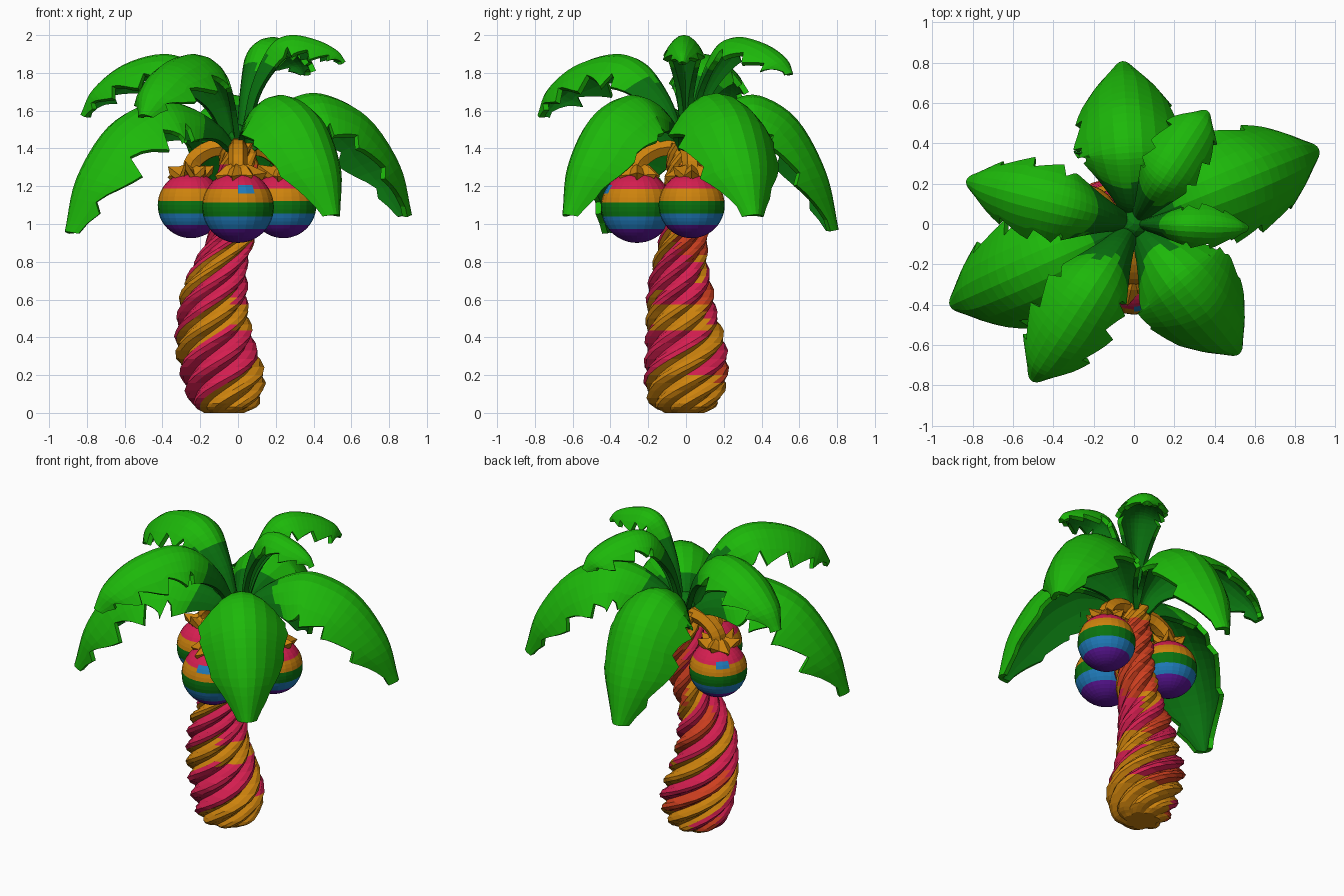
import bpy, bmesh, math, random
from mathutils import Vector

random.seed(4)
if "Cube" in bpy.data.objects:
    bpy.data.objects.remove(bpy.data.objects["Cube"])


def material(name, rgb):
    m = bpy.data.materials.new(name)
    m.use_nodes = True
    m.diffuse_color = (*rgb, 1)
    m.node_tree.nodes["Principled BSDF"].inputs["Base Color"].default_value = (*rgb, 1)
    return m


LEAF = material("leaf green", (0.012, 0.48, 0.003))
DARK = material("dark green", (0.003, 0.17, 0.005))
PINK = material("pink", (0.66, 0.013, 0.08))
GOLD = material("gold", (0.61, 0.225, 0.004))
ORANGE = material("orange red", (0.62, 0.05, 0.014))
BLUE = material("blue", (0.014, 0.2, 0.5))
PURPLE = material("purple", (0.11, 0.008, 0.32))


def finish(name, bm, mats, thickness=0):
    mesh = bpy.data.meshes.new(name)
    bm.to_mesh(mesh)
    bm.free()
    for m in mats:
        mesh.materials.append(m)
    ob = bpy.data.objects.new(name, mesh)
    bpy.context.collection.objects.link(ob)
    if thickness:
        mod = ob.modifiers.new("thickness", "SOLIDIFY")
        mod.thickness = thickness
        mod.offset = -1
        mod.material_offset = 1
    return ob


def smooth_path(points, steps):
    """Catmull-Rom through points of any dimension."""
    p = [Vector(q) for q in points]
    p = [2 * p[0] - p[1]] + p + [2 * p[-1] - p[-2]]
    out = []
    for a, b, c, d in zip(p, p[1:], p[2:], p[3:]):
        for s in range(steps):
            t = s / steps
            out.append(0.5 * (2 * b + (c - a) * t + (2 * a - 5 * b + 4 * c - d) * t * t
                              + (3 * b - a - 3 * c + d) * t ** 3))
    return out + [p[-2]]


def trunk_colour(j, c):
    """0 pink, 1 gold, 2 orange, by spiral column and place."""
    right_side = c.x > -0.01
    if c.z < 0.1 + 0.65 * (c.x + 0.08) or c.z > 1.32:
        return 1
    if c.z > 0.82 and c.x + c.y > 0.02:
        return 2
    if right_side and 0.43 < c.z < 0.57:
        return 1
    if j // 4 in (1, 4) and c.y > 0.02:
        return 2
    if right_side and 0.57 < c.z < 0.8:
        return 0
    return int(7 <= j <= 12 or j >= 23)


# Twisted rope-like trunk whose columns follow the spiral
def build_trunk():
    sections = [(-0.07, -0.01, 0, 0.1), (-0.07, -0.01, 0.05, 0.17), (-0.08, 0, 0.2, 0.21),
                (-0.12, 0, 0.37, 0.2), (-0.13, -0.02, 0.5, 0.18), (-0.125, -0.03, 0.65, 0.165),
                (-0.09, -0.03, 0.8, 0.135), (-0.03, -0.01, 0.95, 0.12), (0, 0, 1.2, 0.11),
                (0, 0, 1.43, 0.09)]
    ridge = [0.89, 1.02, 1.09, 1.04]
    cols = 28
    bm = bmesh.new()
    rings = []
    for x, y, z, r in smooth_path(sections, 4):
        ring = []
        for j in range(cols):
            a = 2 * math.pi * j / cols - 1.7 + 8.5 * z
            rr = r * ridge[j % 4] * random.uniform(0.985, 1.015)
            ring.append(bm.verts.new((x + rr * math.cos(a), y + rr * math.sin(a), z)))
        rings.append(ring)
    for lo, hi in zip(rings, rings[1:]):
        for j in range(cols):
            k = (j + 1) % cols
            f = bm.faces.new((lo[j], lo[k], hi[k], hi[j]))
            f.material_index = trunk_colour(j, f.calc_center_median())
    bm.faces.new(rings[0][::-1]).material_index = 1
    bm.faces.new(rings[-1]).material_index = 1
    finish("trunk", bm, [PINK, GOLD, ORANGE])


# Arched, cupped leaf with scalloped edges, dark at its root and underneath
def build_leaf(name, azimuth, reach, base, peak, tip, half, ragged=1, cup=0.8, end=0.85):
    up, down = peak - base, peak - tip
    arch = [(0.02, base, 0.25), (0.12 * reach, base + 0.47 * up, 0.45),
            (0.29 * reach, base + 0.88 * up, 0.85), (0.48 * reach, peak, 1),
            (0.73 * reach, peak - 0.18 * down, 1), (0.92 * reach, peak - 0.58 * down, end),
            (reach, tip, 0.22)]
    path = smooth_path(arch, 5)
    a = math.radians(azimuth)
    out = Vector((math.cos(a), math.sin(a), 0))
    side = Vector((-math.sin(a), math.cos(a), 0))
    up_axis = Vector((0, 0, 1))
    across = 8
    last = len(path) - 1
    scallop = (0, 0.05, 0.11, 0.18, 0.25)
    bm = bmesh.new()
    rows = []
    for i, (r, z, w) in enumerate(path):
        ahead, behind = path[min(i + 1, last)], path[max(i - 1, 0)]
        tangent = (out * (ahead[0] - behind[0]) + up_axis * (ahead[1] - behind[1])).normalized()
        normal = tangent.cross(side)
        w *= half
        row = []
        for j in range(across + 1):
            v = 2 * j / across - 1
            tooth = 0
            if 0.35 < i / last < 0.97:
                tooth = ragged * scallop[(i + 2 * (v > 0)) % 5] * v ** 4
            u = v * w * (1 - tooth)
            drop = cup * u * u / w
            row.append(bm.verts.new(out * r + up_axis * z + side * u - normal * drop))
        rows.append(row)
    for i in range(last):
        for j in range(across):
            f = bm.faces.new((rows[i][j], rows[i + 1][j], rows[i + 1][j + 1], rows[i][j + 1]))
            f.material_index = int(i / last < 0.25 + random.uniform(-0.03, 0.03))
    finish(name, bm, [LEAF, DARK], 0.03)


# Striped coconut with a painted spot, calyx and stem
def build_coconut(place, centre, radius, spot):
    c = Vector(centre)
    bm = bmesh.new()
    bmesh.ops.create_uvsphere(bm, u_segments=24, v_segments=24, radius=radius)
    for f in bm.faces:
        d = f.calc_center_median().normalized()
        f.material_index = sum(d.z < limit for limit in (0.45, 0.08, -0.3, -0.6))
        if spot and d.dot(Vector(spot).normalized()) > 0.982:
            f.material_index = 3
    finish(place + "_coconut", bm, [PINK, GOLD, DARK, BLUE, PURPLE]).location = c

    # Star-shaped calyx with curled tips
    bm = bmesh.new()
    points = 14
    middle = bm.verts.new((0, 0, 0.05))
    inner, outer = [], []
    for k in range(points):
        a = 2 * math.pi * k / points
        d = Vector((math.cos(a), math.sin(a), 0))
        long = k % 2 == 0
        inner.append(bm.verts.new(d * 0.07 + Vector((0, 0, 0.03 if long else 0.01))))
        outer.append(bm.verts.new(d * (random.uniform(0.12, 0.155) if long else 0.09)
                                  + Vector((0, 0, random.uniform(-0.03, 0.06) if long else -0.02))))
    for k in range(points):
        m = (k + 1) % points
        bm.faces.new((middle, inner[k], inner[m]))
        bm.faces.new((inner[k], outer[k], outer[m], inner[m]))
    finish(place + "_calyx", bm, [GOLD], 0.045).location = c + Vector((0, 0, radius))

    # Bent stem reaching the crown
    top = c + Vector((0, 0, radius))
    bend = [top, Vector((c.x * 0.92, c.y * 0.92, 1.34)), Vector((c.x * 0.55, c.y * 0.55, 1.4)),
            Vector((0, 0, 1.41))]
    curve = bpy.data.curves.new(place + "_stem", "CURVE")
    curve.dimensions = "3D"
    curve.bevel_depth = 0.06
    curve.bevel_resolution = 1
    curve.use_fill_caps = True
    spine = smooth_path(bend, 3)
    line = curve.splines.new("POLY")
    line.points.add(len(spine) - 1)
    for i, (p, q) in enumerate(zip(line.points, spine)):
        p.co = (*q, 1)
        p.radius = 1.15 if i in (0, len(spine) - 1) else 0.85
    curve.materials.append(GOLD)
    ob = bpy.data.objects.new(place + "_stem", curve)
    bpy.context.collection.objects.link(ob)
    bpy.ops.object.select_all(action="DESELECT")
    ob.select_set(True)
    bpy.context.view_layer.objects.active = ob
    bpy.ops.object.convert(target="MESH")
    for p in ob.data.polygons:
        p.use_smooth = False


build_trunk()

# Crown hub that the leaves grow from
bm = bmesh.new()
bmesh.ops.create_icosphere(bm, subdivisions=2, radius=0.07)
finish("crown_hub", bm, [DARK]).location = (0, 0, 1.46)

# Lower drooping leaves
build_leaf("lower_leaf_back", 94, 0.81, 1.42, 1.68, 0.97, 0.27, ragged=0.6)
build_leaf("lower_leaf_left", 22, 0.99, 1.42, 1.69, 1.05, 0.28, ragged=0.6, end=0.8)
build_leaf("lower_leaf_right", 204, 1.0, 1.42, 1.65, 0.96, 0.28)
build_leaf("lower_leaf_front", -51, 0.83, 1.42, 1.68, 1.05, 0.265, ragged=0.2, end=0.78)
# Upper leaves
build_leaf("upper_leaf_right", 165.5, 0.86, 1.47, 1.9, 1.58, 0.2, end=0.7)
build_leaf("upper_leaf_front", 237, 0.93, 1.47, 1.9, 1.58, 0.22, end=0.75)
build_leaf("upper_leaf_back", 57, 0.67, 1.48, 1.99, 1.8, 0.155, cup=0.7)
build_leaf("upper_leaf_left", -2, 0.57, 1.48, 2.0, 1.86, 0.11, cup=1, end=0.6)

build_coconut("front", (0, -0.26, 1.09), 0.19, (0.26, -0.8, 0.5))
build_coconut("left", (0.24, 0.03, 1.1), 0.175, None)
build_coconut("right", (-0.25, 0.02, 1.1), 0.175, (-0.6, 0.6, 0.45))
